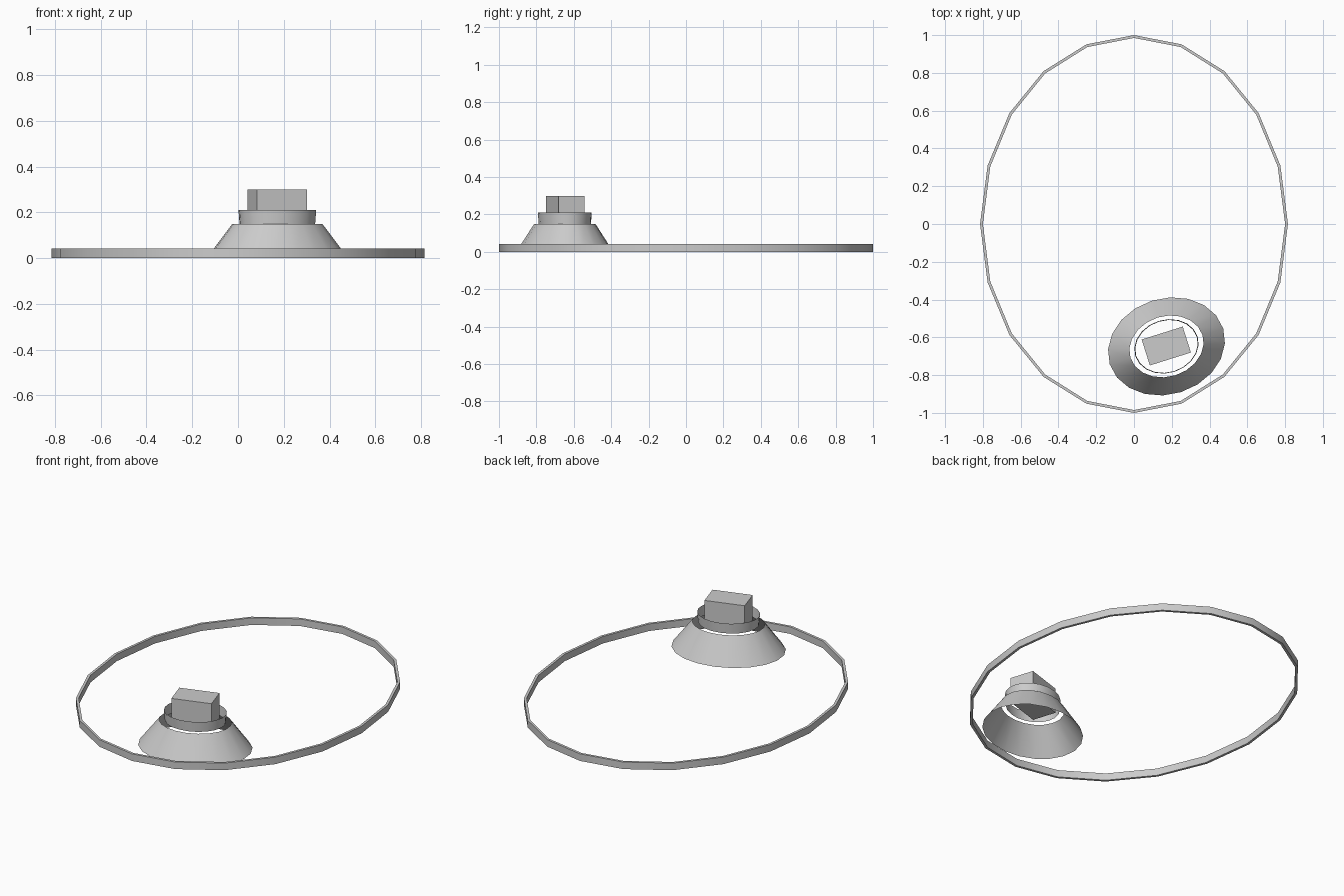
import bpy, math

if "Cube" in bpy.data.objects:
    bpy.data.objects.remove(bpy.data.objects["Cube"])

SIDES = 20
CENTRE = (0.172, -0.648)
TURN = math.radians(17.5)


def loft(name, rings, centre=(0, 0), turn=0.0, closed=False):
    """Bridge a list of (rx, ry, z) ellipses; closed joins last to first."""
    verts, faces = [], []
    for rx, ry, z in rings:
        for i in range(SIDES):
            a = 2 * math.pi * i / SIDES
            x, y = rx * math.cos(a), ry * math.sin(a)
            verts.append((centre[0] + x * math.cos(turn) - y * math.sin(turn),
                          centre[1] + x * math.sin(turn) + y * math.cos(turn), z))
    n = len(rings)
    for r in range(n if closed else n - 1):
        s = (r + 1) % n
        for i in range(SIDES):
            j = (i + 1) % SIDES
            faces.append((r * SIDES + i, r * SIDES + j, s * SIDES + j, s * SIDES + i))
    mesh = bpy.data.meshes.new(name)
    mesh.from_pydata(verts, [], faces)
    obj = bpy.data.objects.new(name, mesh)
    bpy.context.collection.objects.link(obj)
    bpy.ops.object.select_all(action='DESELECT')
    obj.select_set(True)
    bpy.context.view_layer.objects.active = obj
    bpy.ops.object.shade_smooth_by_angle(angle=math.radians(30))
    return obj


# Large thin oval rim
loft("outer_rim", [(0.815, 1.0, 0), (0.815, 1.0, 0.042),
                   (0.80, 0.985, 0.042), (0.80, 0.985, 0)], closed=True)

# Open sloping skirt of the mound
loft("sloped_skirt", [(0.315, 0.254, 0), (0.20, 0.16, 0.15)], CENTRE, TURN)

# Open collar hovering inside the skirt's top opening
loft("collar", [(0.168, 0.137, 0.15), (0.173, 0.141, 0.21)], CENTRE, TURN)

# Block standing in the collar
bpy.ops.mesh.primitive_cube_add(size=1, location=(0.171, -0.646, 0.225),
                                rotation=(0, 0, TURN))
block = bpy.context.object
block.name = "top_block"
block.scale = (0.228, 0.144, 0.15)
